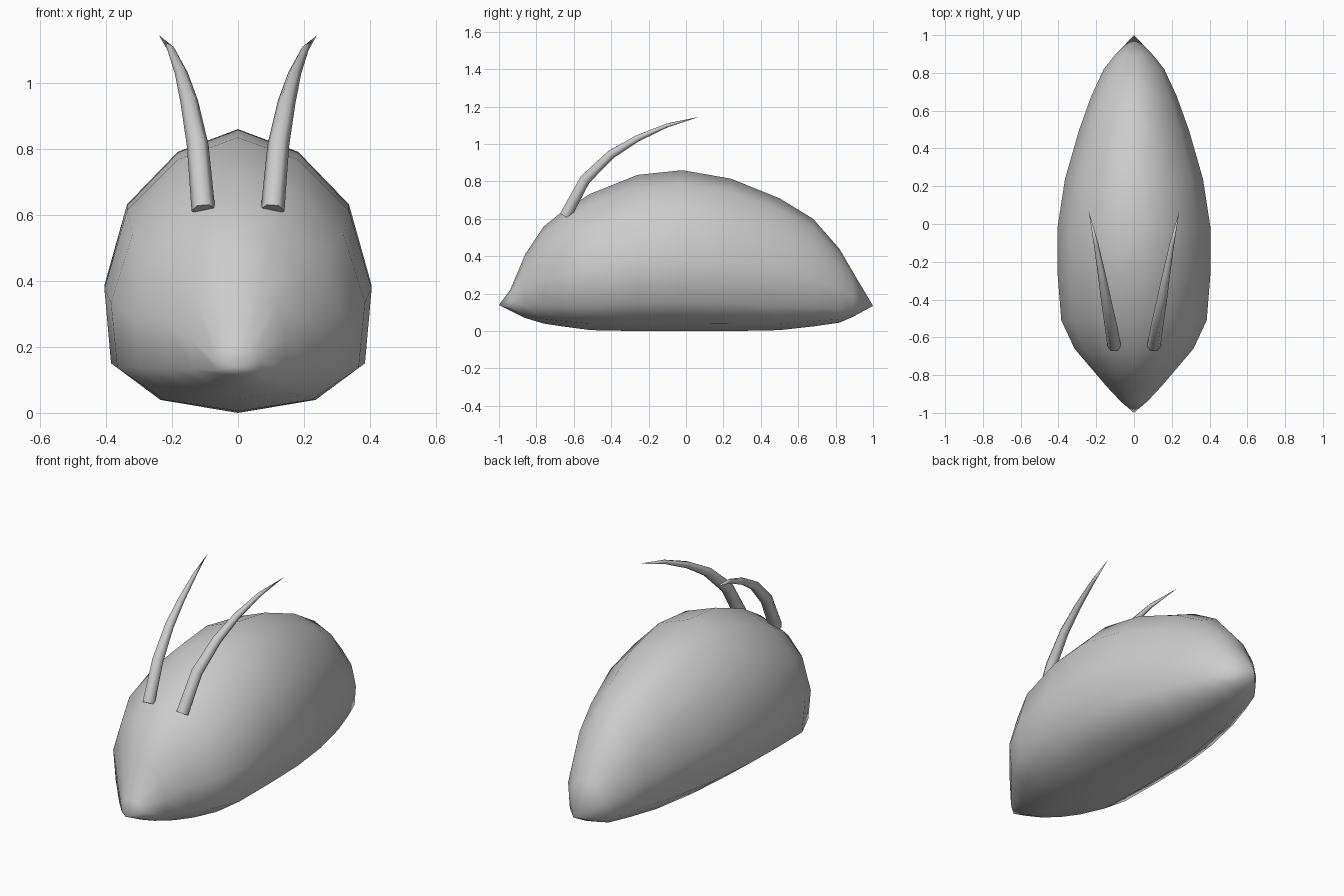
import bpy, bmesh, math
from mathutils import Vector

default = bpy.data.objects.get("Cube")
if default:
    bpy.data.objects.remove(default, do_unlink=True)

grey = bpy.data.materials.new("soft grey")
grey.use_nodes = True
grey.diffuse_color = (0.6, 0.6, 0.6, 1)
grey.node_tree.nodes["Principled BSDF"].inputs["Base Color"].default_value = (0.6, 0.6, 0.6, 1)


def loft(name, rings, start=None, end=None):
    """Skin a list of closed rings; each end closes to a point or a flat cap."""
    bm = bmesh.new()
    loops = [[bm.verts.new(p) for p in ring] for ring in rings]
    n = len(loops[0])
    for a, b in zip(loops, loops[1:]):
        for i in range(n):
            j = (i + 1) % n
            bm.faces.new((a[i], a[j], b[j], b[i]))
    for loop, tip in ((loops[0], start), (loops[-1], end)):
        if tip is None:
            bm.faces.new(loop)
        else:
            apex = bm.verts.new(tip)
            for i in range(n):
                bm.faces.new((loop[i], loop[(i + 1) % n], apex))
    bmesh.ops.recalc_face_normals(bm, faces=bm.faces)
    mesh = bpy.data.meshes.new(name)
    bm.to_mesh(mesh)
    bm.free()
    mesh.materials.append(grey)
    mesh.shade_smooth()
    obj = bpy.data.objects.new(name, mesh)
    bpy.context.collection.objects.link(obj)
    return obj


# Body: twelve-sided section (half width, height fraction) scaled along y
half = [(0, 1), (.45, .92), (.83, .735), (1, .45), (.95, .18), (.58, .047), (0, 0)]
section = half + [(-x, z) for x, z in half[-2:0:-1]]
# y, half width, bottom, top
stations = [
    (-.94, .07, .11, .22), (-.86, .145, .07, .41), (-.76, .23, .04, .56),
    (-.66, .315, .025, .64), (-.51, .385, .005, .735), (-.26, .405, 0, .835),
    (-.02, .405, 0, .86), (.24, .365, 0, .815), (.5, .29, .005, .71),
    (.68, .225, .025, .6), (.82, .16, .045, .44), (.89, .105, .075, .32),
]
body_rings = [[(w * x, y, lo + (hi - lo) * z) for x, z in section]
              for y, w, lo, hi in stations]
loft("body", body_rings, (0, -1, .14), (0, 1, .135))

# Ears: thin tapering horns that sweep back and outward
path = [(.105, -.645, .615), (.122, -.54, .81), (.148, -.4, .945),
        (.172, -.26, 1.03), (.202, -.1, 1.1), (.24, .07, 1.145)]
radii = [.036, .033, .027, .02, .012]


def ear(name, side):
    pts = [Vector((side * x, y, z)) for x, y, z in path]
    rings = []
    for i, r in enumerate(radii):
        t = (pts[i + 1] - pts[max(i - 1, 0)]).normalized()
        u = Vector((1, 0, 0))
        u = (u - t * u.dot(t)).normalized()
        v = t.cross(u)
        rings.append([pts[i] + r * (u * math.cos(a) + v * math.sin(a))
                      for a in (math.tau * k / 6 for k in range(6))])
    obj = loft(name, rings, None, pts[-1])
    # Keep the cut base crisp
    bpy.context.view_layer.objects.active = obj
    bpy.ops.object.select_all(action='DESELECT')
    obj.select_set(True)
    bpy.ops.object.shade_smooth_by_angle(angle=math.radians(65))


ear("left_ear", 1)
ear("right_ear", -1)
